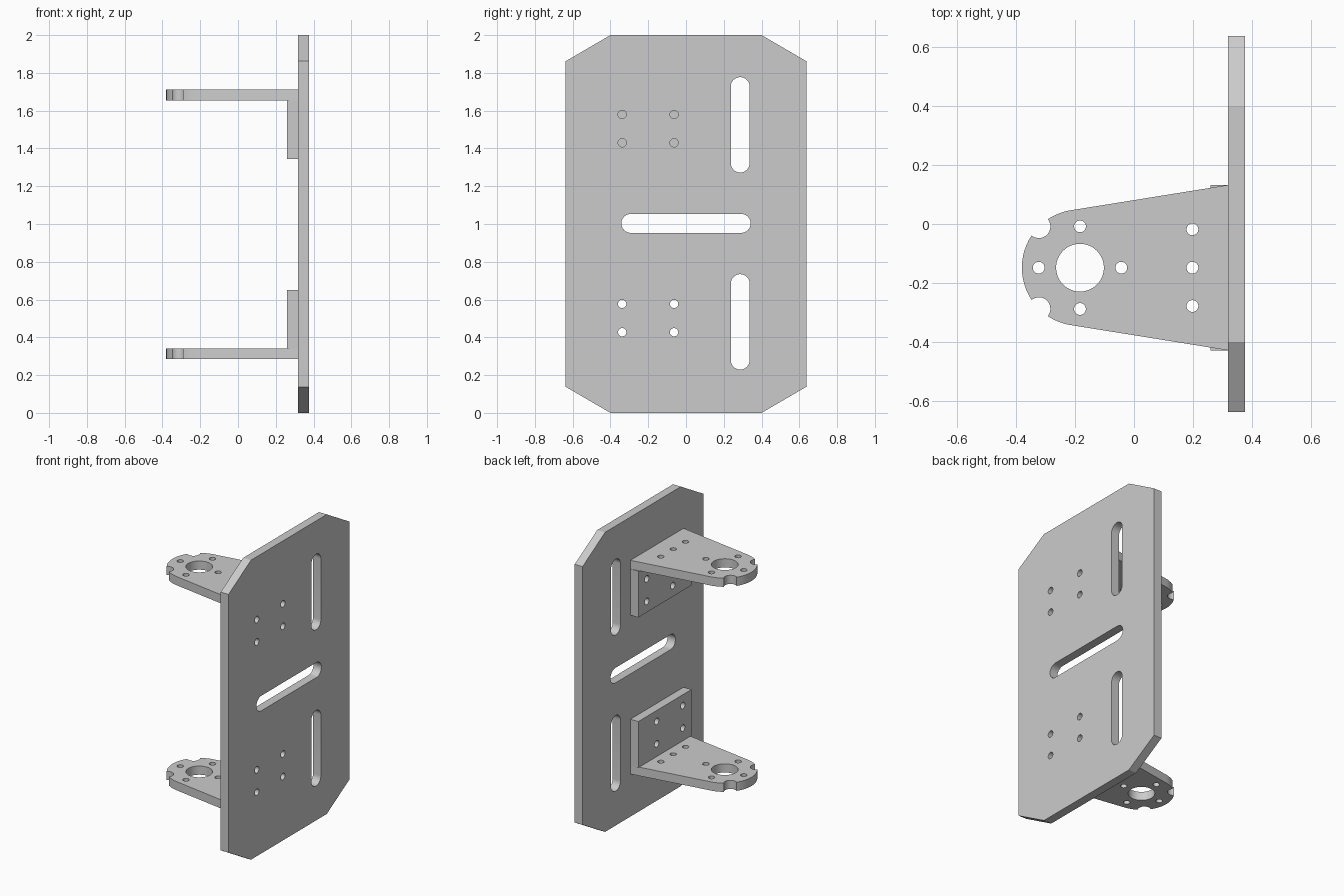
import bpy, bmesh
from math import sin, cos, pi, radians
from mathutils import Matrix, Vector

cube = bpy.data.objects.get("Cube")
if cube:
    bpy.data.objects.remove(cube, do_unlink=True)

# Single plain grey metal
metal = bpy.data.materials.new("grey_metal")
metal.use_nodes = True
GREY = (0.6, 0.6, 0.6, 1)
metal.diffuse_color = GREY
metal.node_tree.nodes["Principled BSDF"].inputs["Base Color"].default_value = GREY


def arc(cx, cy, r, a0, a1, n):
    """Points on an arc, angles in degrees, both ends included."""
    steps = [radians(a0 + (a1 - a0) * i / n) for i in range(n + 1)]
    return [(cx + r * cos(a), cy + r * sin(a)) for a in steps]


def circle(cx, cy, r, n=32):
    return arc(cx, cy, r, 0, 360, n)[:-1]


def slot(cx, cy, length, r, vertical):
    """Round-ended slot of the given overall length."""
    d = length / 2 - r
    if vertical:
        return arc(cx, cy + d, r, 0, 180, 16) + arc(cx, cy - d, r, 180, 360, 16)
    return arc(cx + d, cy, r, -90, 90, 16) + arc(cx - d, cy, r, 90, 270, 16)


def sheet(name, loops, place, thickness):
    """Cut sheet: outline plus holes, filled and thickened along a direction."""
    bm = bmesh.new()
    for loop in loops:
        verts = [bm.verts.new(place(u, v)) for u, v in loop]
        for a, b in zip(verts, verts[1:] + verts[:1]):
            bm.edges.new((a, b))
    bmesh.ops.triangle_fill(bm, edges=bm.edges[:], use_beauty=True)
    ext = bmesh.ops.extrude_face_region(bm, geom=bm.faces[:], use_keep_orig=True)
    moved = [g for g in ext["geom"] if isinstance(g, bmesh.types.BMVert)]
    bmesh.ops.translate(bm, verts=moved, vec=Vector(thickness))
    bmesh.ops.recalc_face_normals(bm, faces=bm.faces[:])
    mesh = bpy.data.meshes.new(name)
    bm.to_mesh(mesh)
    bm.free()
    mesh.materials.append(metal)
    obj = bpy.data.objects.new(name, mesh)
    bpy.context.collection.objects.link(obj)
    bpy.ops.object.select_all(action="DESELECT")
    obj.select_set(True)
    bpy.context.view_layer.objects.active = obj
    bpy.ops.object.shade_smooth_by_angle(angle=radians(30))
    return obj


T = 0.058                  # sheet thickness
FACE = 0.318               # inner face of the back plate
AXIS_Y = -0.148            # bracket centre line
MID_Z = 0.9975             # the two brackets mirror about this height

# Back plate with clipped corners, slots and bolt holes
W, C, H, K = 0.637, 0.4, 2.0, 0.138
outline = [(-C, 0), (C, 0), (W, K), (W, H - K), (C, H), (-C, H), (-W, H - K), (-W, K)]
plate_loops = [outline,
               slot(0.287, 1.525, 0.505, 0.05, True),
               slot(0.287, 0.482, 0.505, 0.05, True),
               slot(0, 1.003, 0.685, 0.05, False)]
for z in (0.427, 0.577, 1.43, 1.58):
    for y in (-0.338, -0.063):
        plate_loops.append(circle(y, z, 0.022))
sheet("back_plate", plate_loops, lambda y, z: (FACE, y, z), (T, 0, 0))

# Bracket arm: tapered sheet with a rounded, notched end
CX, R, NOTCH = -0.183, 0.197, 0.039
arm = [(FACE, -0.28), (FACE, 0.28)]
start = 99
for a in (135, 225):
    n = (CX + R * cos(radians(a)), R * sin(radians(a)))
    arm += arc(CX, 0, R, start, a - 11.4, 12)[:-1]
    arm += arc(n[0], n[1], NOTCH, a - 95.7, a - 264.3, 16)
    start = a + 11.4
arm += arc(CX, 0, R, start, 261, 12)[1:]
arm_loops = [arm, circle(CX, 0, 0.081, 48)]
for i in range(4):
    arm_loops.append(circle(CX + 0.14 * cos(i * pi / 2), 0.14 * sin(i * pi / 2), 0.02))
for y in (-0.13, 0, 0.13):
    arm_loops.append(circle(0.198, y, 0.02))

# Bracket flange: bolted against the back plate
BASE, TOP = 0.284, 0.65
flange_loops = [[(-0.28, BASE + T), (0.28, BASE + T), (0.28, TOP), (-0.28, TOP)]]
for y in (-0.19, 0.085):
    for z in (0.427, 0.577):
        flange_loops.append(circle(y, z, 0.022))

# Lower bracket, and the same bracket turned over for the upper one
for side, turn in (("lower", 0), ("upper", pi)):
    parts = [sheet(side + "_bracket_arm", arm_loops,
                   lambda x, y: (x, y, BASE - MID_Z), (0, 0, T)),
             sheet(side + "_bracket_flange", flange_loops,
                   lambda y, z: (FACE - T, y, z - MID_Z), (T, 0, 0))]
    for part in parts:
        part.data.transform(Matrix.Translation((0, AXIS_Y, MID_Z)) @ Matrix.Rotation(turn, 4, "X"))
